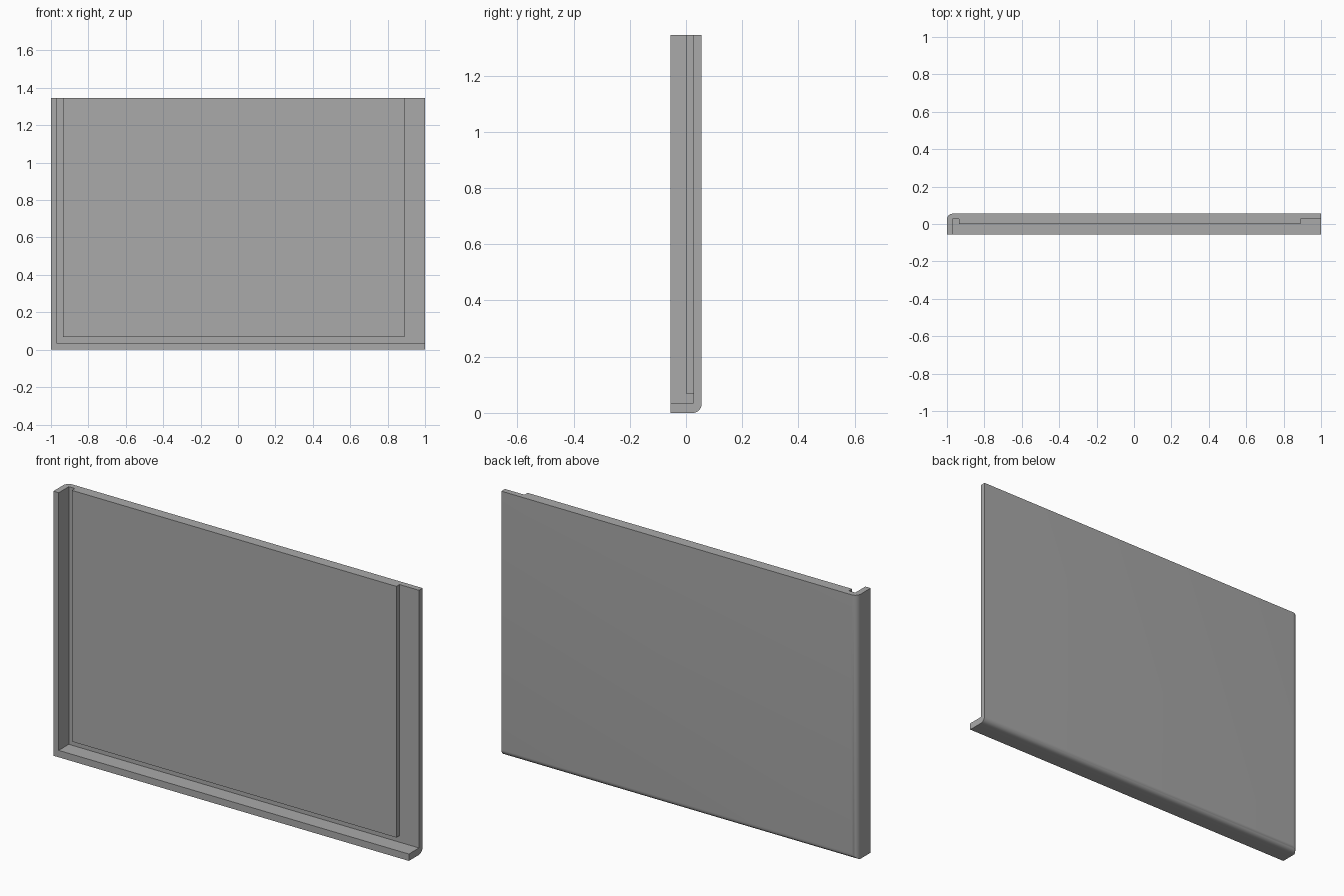
import bpy
import bmesh
from mathutils import Vector

cube = bpy.data.objects.get("Cube")
if cube:
    bpy.data.objects.remove(cube, do_unlink=True)

W, D, H = 1.0, 0.055, 1.345   # half width, half depth, height
BACK = 0.026                  # front surface of the back sheet

grey = bpy.data.materials.new("plain grey")
grey.use_nodes = True
colour = (0.4, 0.4, 0.4, 1)
grey.diffuse_color = colour
grey.node_tree.nodes["Principled BSDF"].inputs["Base Color"].default_value = colour


def box(name, low, high, round_edge=None, radius=0.03):
    """Box between two corners, with chosen edges rounded."""
    low, high = Vector(low), Vector(high)
    size, mid = high - low, (low + high) / 2
    bm = bmesh.new()
    bmesh.ops.create_cube(bm, size=1)
    for v in bm.verts:
        v.co = Vector(a * b for a, b in zip(v.co, size)) + mid
    if round_edge:
        edges = [e for e in bm.edges if round_edge(*[v.co for v in e.verts])]
        bmesh.ops.bevel(bm, geom=edges, offset=radius, segments=8,
                        profile=0.5, affect='EDGES')
    mesh = bpy.data.meshes.new(name)
    bm.to_mesh(mesh)
    bm.free()
    mesh.materials.append(grey)
    obj = bpy.data.objects.new(name, mesh)
    bpy.context.collection.objects.link(obj)
    return obj


def outer_back_edge(a, b):
    """Back edge along the bottom or along the right side."""
    at_back = min(a.y, b.y) > D - 0.001
    return at_back and (max(a.z, b.z) < 0.001 or max(a.x, b.x) < 0.001 - W)


# Outer tray: back sheet, right wall and bottom lip
tray = box("tray_shell", (-W, -D, 0), (W, D, H), outer_back_edge)
cutter = box("tray_cutter", (-0.97, -0.2, 0.035), (1.2, BACK, 1.6))
cutter.hide_render = True
hollow = tray.modifiers.new("hollow", 'BOOLEAN')
hollow.operation = 'DIFFERENCE'
hollow.solver = 'EXACT'
hollow.object = cutter
bpy.context.view_layer.objects.active = tray
bpy.ops.object.modifier_apply(modifier="hollow")
bpy.data.objects.remove(cutter, do_unlink=True)

# Raised inner panel
box("inner_panel", (-0.935, 0.001, 0.068), (0.89, BACK, H))

# Smooth rounded edges, keeping the corners sharp
bpy.ops.object.select_all(action='DESELECT')
tray.select_set(True)
bpy.ops.object.shade_smooth_by_angle(angle=0.6)
